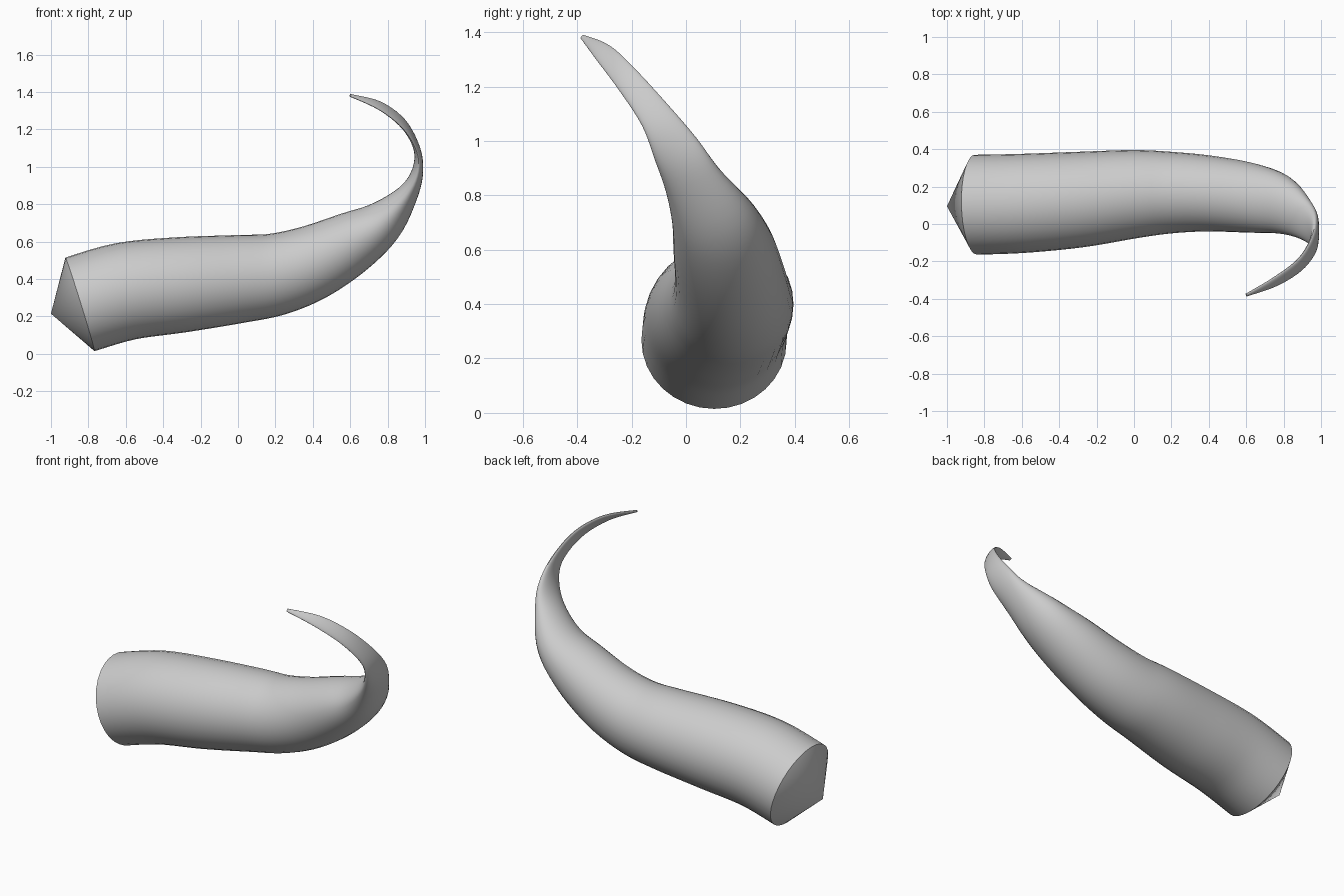
import bpy, bmesh, math
from mathutils import Vector

cube = bpy.data.objects.get("Cube")
if cube:
    bpy.data.objects.remove(cube, do_unlink=True)

SIDES, STEPS = 32, 5

# Key sections: centre x, y, z, half width, half depth, roll in degrees
KEYS = [
    (-.845, .103, .265, .267, .262, 0),
    (-.6, .11, .335, .265, .262, 0),
    (-.3, .13, .37, .256, .255, 0),
    (0, .16, .4, .236, .236, 0),
    (.2, .168, .425, .218, .22, 0),
    (.4, .163, .49, .203, .2, 0),
    (.615, .14, .6, .187, .165, 0),
    (.775, .105, .705, .16, .118, 0),
    (.9, .03, .845, .112, .06, 0),
    (.957, -.035, .965, .088, .032, 0),
    (.958, -.11, 1.09, .062, .018, 15),
    (.888, -.215, 1.225, .048, .014, 35),
    (.76, -.305, 1.325, .036, .011, 40),
    (.6, -.38, 1.382, .009, .006, 40),
]


def spline(p0, p1, p2, p3, t):
    """Catmull-Rom blend of four key sections."""
    return [b + .5 * t * (c - a + t * (2*a - 5*b + 4*c - d + t * (3*(b - c) + d - a)))
            for a, b, c, d in zip(p0, p1, p2, p3)]


def sections():
    last = len(KEYS) - 1
    rows = []
    for i in range(last):
        near = [KEYS[min(max(i + k, 0), last)] for k in (-1, 0, 1, 2)]
        rows += [spline(*near, s / STEPS) for s in range(STEPS)]
    return rows + [list(KEYS[-1])]


def section_ring(bm, row, tangent):
    """Ellipse across the path, its width lying along the rolled side axis."""
    roll = math.radians(row[5])
    side = Vector((0, math.cos(roll), math.sin(roll)))
    side = (side - tangent * side.dot(tangent)).normalized()
    up = tangent.cross(side)
    ring = []
    for k in range(SIDES):
        a = math.tau * k / SIDES
        offset = side * row[3] * math.cos(a) + up * row[4] * math.sin(a)
        ring.append(bm.verts.new(Vector(row[:3]) + offset))
    return ring


def fan(bm, ring, point):
    tip = bm.verts.new(point)
    for k in range(SIDES):
        bm.faces.new((ring[k], ring[(k + 1) % SIDES], tip))


# Curved horn body that flattens into a thin hooked blade
bm = bmesh.new()
rows = sections()
centres = [Vector(r[:3]) for r in rows]
rings = []
for i, row in enumerate(rows):
    ahead = centres[min(i + 1, len(rows) - 1)]
    behind = centres[max(i - 1, 0)]
    rings.append(section_ring(bm, row, (ahead - behind).normalized()))
for lower, upper in zip(rings, rings[1:]):
    for k in range(SIDES):
        n = (k + 1) % SIDES
        bm.faces.new((lower[k], lower[n], upper[n], upper[k]))

# Conical base cap and closed tip
fan(bm, rings[0], (-1, .095, .215))
fan(bm, rings[-1], centres[-1])
bmesh.ops.recalc_face_normals(bm, faces=bm.faces)

mesh = bpy.data.meshes.new("curved_horn")
bm.to_mesh(mesh)
bm.free()
horn = bpy.data.objects.new("curved_horn", mesh)
bpy.context.collection.objects.link(horn)

# Plain grey
grey = bpy.data.materials.new("light grey")
grey.use_nodes = True
colour = (.6, .6, .6, 1)
grey.diffuse_color = colour
grey.node_tree.nodes["Principled BSDF"].inputs["Base Color"].default_value = colour
mesh.materials.append(grey)

bpy.ops.object.select_all(action='DESELECT')
horn.select_set(True)
bpy.context.view_layer.objects.active = horn
bpy.ops.object.shade_smooth_by_angle(angle=math.radians(35))
